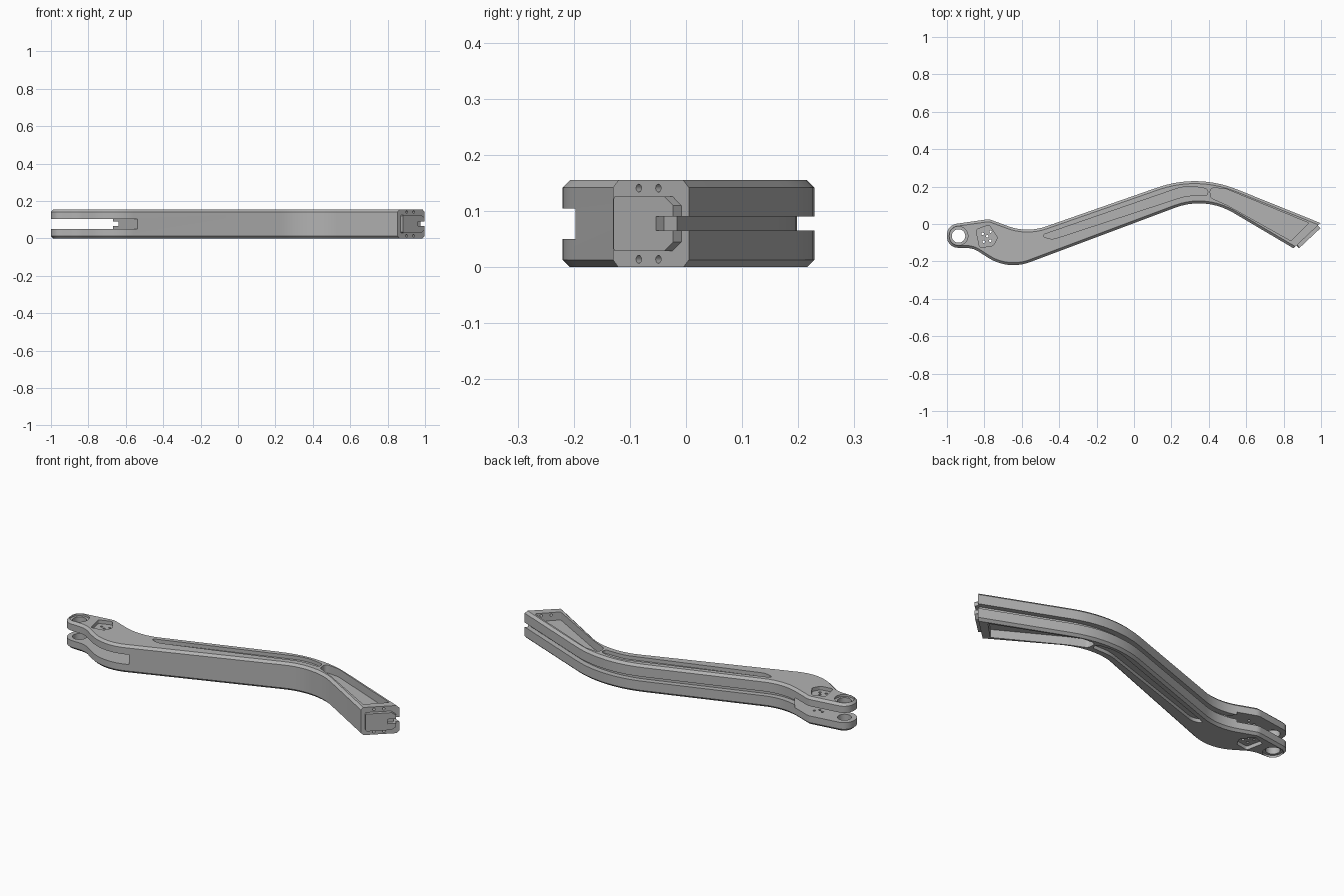
import bpy, bmesh, math
from mathutils import Vector, Matrix

if "Cube" in bpy.data.objects:
    bpy.data.objects.remove(bpy.data.objects["Cube"])

H = 0.155       # arm thickness
CHAMFER = 0.013

grey = bpy.data.materials.new("satin grey metal")
grey.use_nodes = True
COLOR = (0.45, 0.45, 0.45, 1)
grey.diffuse_color = COLOR
grey.node_tree.nodes["Principled BSDF"].inputs["Base Color"].default_value = COLOR


def rounded(points, closed=True, steps=10):
    """Fillet the corners of a path of (x, y, radius) points."""
    out, n = [], len(points)
    for i, (x, y, r) in enumerate(points):
        p = Vector((x, y))
        if r == 0 or (not closed and i in (0, n - 1)):
            out.append(p)
            continue
        a = (Vector(points[i - 1][:2]) - p).normalized()
        b = (Vector(points[(i + 1) % n][:2]) - p).normalized()
        half = a.angle(b) / 2
        centre = p + (a + b).normalized() * r / math.sin(half)
        start = p + a * r / math.tan(half) - centre
        end = p + b * r / math.tan(half) - centre
        sweep = math.atan2(start.x * end.y - start.y * end.x, start.dot(end))
        for k in range(steps + 1):
            out.append(centre + Matrix.Rotation(sweep * k / steps, 2) @ start)
    return out


def prism(name, outline, low, high, matrix=Matrix(), bevel_rule=None):
    """Extrude a flat outline; optionally chamfer the rim edges a rule picks."""
    bm = bmesh.new()
    face = bm.faces.new([bm.verts.new((p[0], p[1], low)) for p in outline])
    top = bmesh.ops.extrude_face_region(bm, geom=[face])["geom"]
    bmesh.ops.translate(bm, vec=(0, 0, high - low),
                        verts=[g for g in top if isinstance(g, bmesh.types.BMVert)])
    bmesh.ops.recalc_face_normals(bm, faces=bm.faces)
    if bevel_rule:
        rim = [e for e in bm.edges
               if abs(e.verts[0].co.z - e.verts[1].co.z) < 1e-5 and bevel_rule(e)]
        bmesh.ops.bevel(bm, geom=rim, offset=CHAMFER, segments=1,
                        affect='EDGES', clamp_overlap=False)
    bm.transform(matrix)
    bmesh.ops.recalc_face_normals(bm, faces=bm.faces)
    mesh = bpy.data.meshes.new(name)
    bm.to_mesh(mesh)
    bm.free()
    mesh.materials.append(grey)
    obj = bpy.data.objects.new(name, mesh)
    bpy.context.collection.objects.link(obj)
    return obj


def circle(x, y, r, n=32):
    return [(x + r * math.cos(math.tau * k / n), y + r * math.sin(math.tau * k / n))
            for k in range(n)]


def cut(target, outline, low, high, matrix=Matrix()):
    """Subtract a prism from the target and discard the cutter."""
    tool = prism("cutter", outline, low, high, matrix)
    tool.hide_render = True
    mod = target.modifiers.new("cut", 'BOOLEAN')
    mod.operation, mod.solver, mod.object = 'DIFFERENCE', 'EXACT', tool
    bpy.context.view_layer.objects.active = target
    bpy.ops.object.modifier_apply(modifier=mod.name)
    bpy.data.objects.remove(tool)


def cut_both_sides(target, outline, depth):
    cut(target, outline, H - depth, H + 0.05)
    cut(target, outline, -0.05, depth)


# Cranked arm body with chamfered rims, square at the boss end
tip_low, tip_high = Vector((0.853, -0.13)), Vector((0.997, 0.005))
back_edge = [(-0.775, 0.026, 0.06), (-0.573, -0.049, 0.3), (0.34, 0.27, 0.6)]
outline = rounded([
    (-1, -0.126, 0.059), (-0.86, -0.129, 0.12), (-0.674, -0.248, 0.25),
    (0.382, 0.148, 0.36), (*tip_low, 0), (*tip_high, 0),
    *back_edge[::-1], (-1, -0.006, 0.059)])


def not_tip(edge):
    mid = (edge.verts[0].co + edge.verts[1].co) / 2
    return (mid.xy - (tip_low + tip_high) / 2).length > 0.01


arm = prism("arm_body", outline, 0, H, bevel_rule=not_tip)

# Fork slot at the pivot end
cut(arm, [(-1.1, 0.1), (-0.749, 0.1), (-0.499, -0.25), (-1.1, -0.25)], 0.05, 0.105)

# Cable groove along the back edge
run = rounded([(-0.8, 0.035, 0), *back_edge[1:], (1.06, -0.019, 0)], closed=False)
cut(arm, [p + Vector((0, 0.1)) for p in run] +
    [p - Vector((0, 0.031)) for p in reversed(run)], 0.065, 0.09)

# Pivot bore with a shallow counterbore
pivot = (-0.938, -0.064)
cut(arm, circle(*pivot, 0.036), -0.1, 0.3)
cut_both_sides(arm, circle(*pivot, 0.05), 0.012)

# Long lightening pockets on both faces
cut_both_sides(arm, rounded([
    (-0.5, -0.062, 0.008), (0.28, 0.207, 0.25), (0.4, 0.187, 0.02),
    (0.39, 0.152, 0.012), (0.28, 0.152, 0.25), (-0.44, -0.084, 0.08)], steps=6), 0.02)
cut_both_sides(arm, rounded([
    (0.405, 0.195, 0.02), (0.49, 0.188, 0.1), (0.935, 0.005, 0.005),
    (0.84, -0.09, 0.005), (0.5, 0.1, 0.2), (0.41, 0.14, 0.025)], steps=6), 0.045)

# Sensor pad recess with five through holes
cut_both_sides(arm, rounded([
    (-0.845, -0.03, 0.012), (-0.775, -0.005, 0.012), (-0.73, -0.072, 0.012),
    (-0.752, -0.115, 0.012), (-0.825, -0.127, 0.012)], steps=4), 0.02)
for dx, dy in [(0, 0), (0.018, 0.024), (-0.024, 0.012), (0.016, -0.024), (-0.018, -0.03)]:
    cut(arm, circle(-0.785 + dx, -0.065 + dy, 0.007, 12), -0.1, 0.3)

# Tip frame: x along the end face, y up, z outward
along = (tip_high - tip_low).normalized()
tip = Matrix(((along.x, 0, along.y, tip_low.x),
              (along.y, 0, -along.x, tip_low.y),
              (0, 1, 0, 0), (0, 0, 0, 1)))

# Screw holes in the end face
for s in (0.067, 0.118):
    for z in (0.014, H - 0.014):
        cut(arm, circle(s, z, 0.007, 16), -0.05, 0.05, tip)

# Notched locating boss on the end face
boss = prism("end_boss", [
    (0.022, 0.034), (0.026, 0.029), (0.155, 0.029), (0.178, 0.045), (0.178, 0.065),
    (0.133, 0.065), (0.133, 0.09), (0.178, 0.09), (0.178, 0.11), (0.155, 0.126),
    (0.026, 0.126), (0.022, 0.121)], -0.005, 0.02, tip)

# Smooth curves, crisp edges
bpy.ops.object.select_all(action='DESELECT')
for obj in (arm, boss):
    obj.select_set(True)
bpy.context.view_layer.objects.active = arm
bpy.ops.object.shade_smooth_by_angle(angle=math.radians(25))
